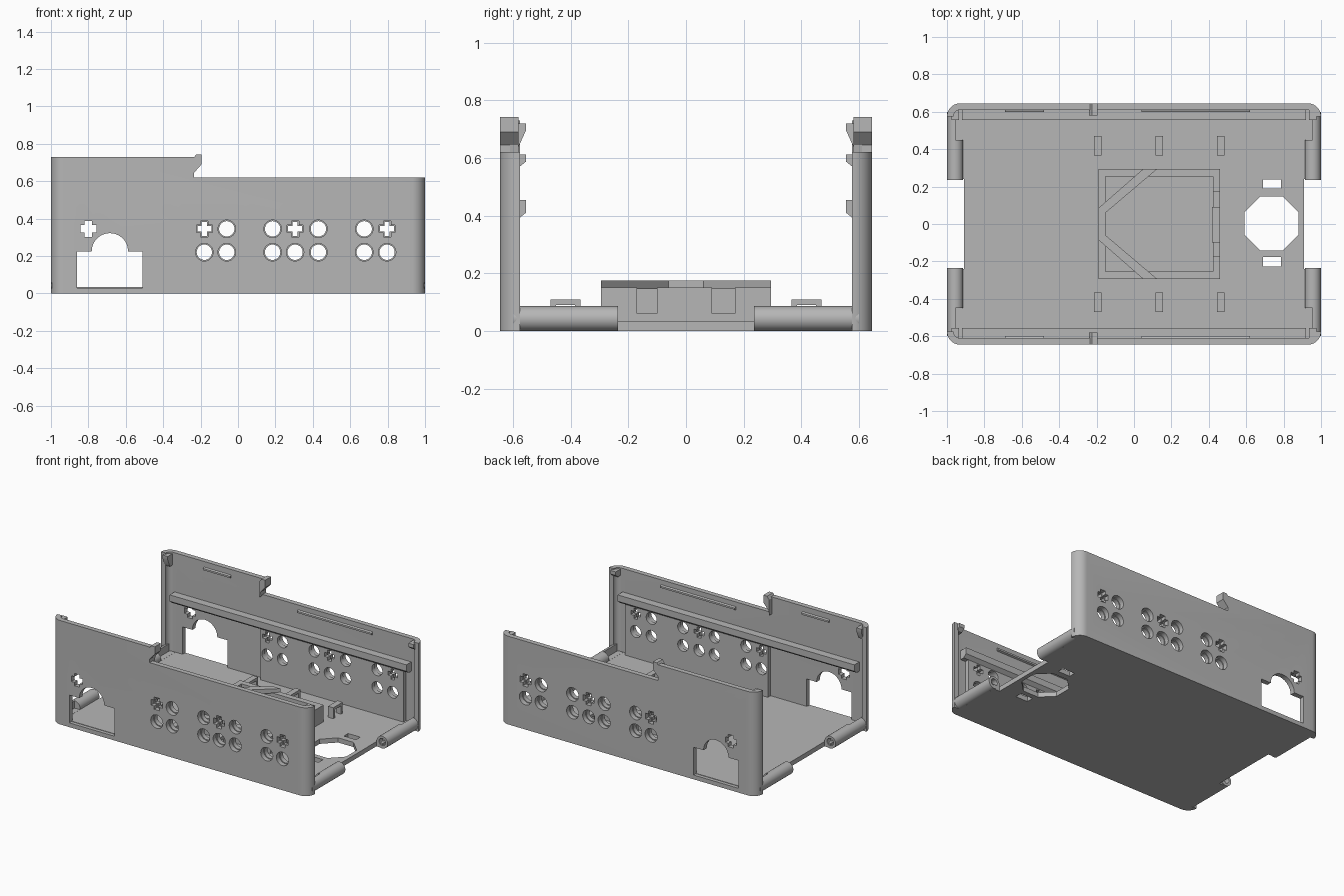
import bpy, bmesh
from math import sin, cos, pi

cube = bpy.data.objects.get("Cube")
if cube:
    bpy.data.objects.remove(cube)

grey = bpy.data.materials.new("plain grey")
grey.use_nodes = True
COL = (0.47, 0.47, 0.47, 1)
grey.diffuse_color = COL
grey.node_tree.nodes["Principled BSDF"].inputs["Base Color"].default_value = COL

PLACE = {'x': lambda u, v, w: (w, u, v),
         'y': lambda u, v, w: (u, w, v),
         'z': lambda u, v, w: (u, v, w)}
parts, cutters = [], []


def arc(cx, cy, r, a0, a1, n):
    return [(cx + r * cos(a0 + (a1 - a0) * i / n), cy + r * sin(a0 + (a1 - a0) * i / n))
            for i in range(n + 1)]


def circle(cx, cy, r, n=32, turn=0):
    return arc(cx, cy, r, turn, turn + 2 * pi, n)[:-1]


def rect(x0, x1, y0, y1):
    return [(x0, y0), (x1, y0), (x1, y1), (x0, y1)]


def cross(cx, cy, r, w):
    q = [(r, -w), (r, w), (w, w)]
    pts = []
    for k in range(4):
        c, s = round(cos(k * pi / 2)), round(sin(k * pi / 2))
        pts += [(cx + c * x - s * y, cy + s * x + c * y) for x, y in q]
    return pts


def prisms(name, items, mirror="", cut=None, cutter=False):
    """Extrude outlines (points, axis, start, end) into one object."""
    bm = bmesh.new()
    for pts, axis, a, b in items:
        lo = [bm.verts.new(PLACE[axis](u, v, a)) for u, v in pts]
        hi = [bm.verts.new(PLACE[axis](u, v, b)) for u, v in pts]
        bm.faces.new(lo)
        bm.faces.new(hi[::-1])
        for i in range(len(pts)):
            j = (i + 1) % len(pts)
            bm.faces.new((lo[j], lo[i], hi[i], hi[j]))
    bmesh.ops.recalc_face_normals(bm, faces=bm.faces)
    me = bpy.data.meshes.new(name)
    bm.to_mesh(me)
    bm.free()
    ob = bpy.data.objects.new(name, me)
    bpy.context.scene.collection.objects.link(ob)
    me.materials.append(grey)
    if cut:
        m = ob.modifiers.new("cut", 'BOOLEAN')
        m.operation, m.solver, m.object = 'DIFFERENCE', 'EXACT', cut
    if mirror:
        m = ob.modifiers.new("mirror", 'MIRROR')
        m.use_axis = ['x' in mirror, 'y' in mirror, False]
        m.use_mirror_merge = False
    ob.hide_render = cutter
    (cutters if cutter else parts).append(ob)
    return ob


# Side wall openings: round holes, plus-shaped holes and the arched doorway
LOW, HIGH = 0.22, 0.345
rounds = [(x, LOW) for x in (-0.18, -0.06, 0.185, 0.305, 0.43, 0.675, 0.797)]
rounds += [(x, HIGH) for x in (-0.06, 0.185, 0.43, 0.675)]
pluses = [(x, HIGH) for x in (-0.8, -0.18, 0.305, 0.797)]


def openings(grow):
    outlines = [circle(x, z, 0.041 + grow) for x, z in rounds]
    outlines += [cross(x, z, 0.037 + grow, 0.014 + grow) for x, z in pluses]
    door = [(-0.86, 0.225), (-0.86, 0.03), (-0.51, 0.03), (-0.51, 0.225)]
    door += arc(-0.685, 0.225, 0.097, 0, pi, 24)
    return [(o, 'y', 0.5, 0.8) for o in outlines + [door]]


wall_cut = prisms("wall_cutter", openings(0.006) + [(rect(-0.235, 1.2, 0.62, 0.9), 'y', 0.4, 0.8)],
                  cutter=True)
panel_cut = prisms("panel_cutter", openings(0), cutter=True)

# Side walls with rounded ends turned inward
plan = arc(0.93, 0.575, 0.07, 0, pi / 2, 10) + arc(-0.93, 0.575, 0.07, pi / 2, pi, 10)
plan += arc(-0.93, 0.575, 0.035, pi, pi / 2, 8) + arc(0.93, 0.575, 0.035, pi / 2, 0, 8)
prisms("side_walls", [(plan, 'z', 0, 0.73)], "y", wall_cut)
prisms("inner_panels", [(rect(-0.23, 0.88, 0.58, 0.612), 'z', 0.03, 0.4)], "y", panel_cut)

# Long rails, top ridges and corner clips inside the walls
prisms("rails", [([(0.612, 0.455), (0.555, 0.455), (0.555, 0.41), (0.58, 0.39), (0.612, 0.39)],
                  'x', -0.92, 0.92)], "y")


def ridge(z):
    return [(0.612, z + 0.012), (0.598, z + 0.006), (0.598, z - 0.006), (0.612, z - 0.012)]


prisms("top_ridges", [(ridge(0.68), 'x', -0.69, -0.48), (ridge(0.575), 'x', 0.04, 0.62)], "y")


def clip(top, drop):
    return [(0.615, top), (0.555, top), (0.555, top - 0.025), (0.58, top - drop), (0.615, top - drop)]


prisms("corner_clips", [(clip(0.72, 0.08), 'x', -0.975, -0.935),
                        (clip(0.612, 0.045), 'x', 0.935, 0.975)], "y")

# Hooked tabs at the step in the wall
tab = [(-0.24, 0.61), (-0.235, 0.645), (-0.195, 0.69), (-0.195, 0.742), (-0.225, 0.742), (-0.24, 0.72)]
prisms("hook_tabs", [(tab, 'y', 0.58, 0.645)], "y")

# Floor with octagonal hole, two slots and recessed ends
floor_holes = [circle(0.735, 0.003, 0.156, 8, pi / 8)]
floor_holes += [rect(0.69, 0.785, 0.19, 0.237), rect(0.69, 0.785, -0.227, -0.177)]
floor_holes += [rect(0.908, 1.1, -0.24, 0.24), rect(-1.1, -0.908, -0.24, 0.24)]
floor_cut = prisms("floor_cutter", [(o, 'z', -0.2, 0.2) for o in floor_holes], cutter=True)
prisms("floor", [(rect(-0.957, 0.957, -0.62, 0.62), 'z', 0, 0.033)], cut=floor_cut)

# Hinge barrels at the four corners, relieved near the wall and bored at the end
barrel_cut = prisms("barrel_cutter", [(rect(0.85, 0.955, 0.034, 0.2), 'y', 0.45, 0.7),
                                      (circle(0.956, 0.045, 0.025, 20), 'y', 0.2, 0.275)],
                    cutter=True)
prisms("hinge_barrels", [(circle(0.956, 0.043, 0.043, 36), 'y', 0.235, 0.6)], "xy", barrel_cut)

# Six small bridge clips on the floor
bridge = [(0.365, 0.03), (0.365, 0.11), (0.47, 0.11), (0.47, 0.03),
          (0.45, 0.03), (0.45, 0.09), (0.385, 0.09), (0.385, 0.03)]
prisms("bridge_clips", [(bridge, 'x', x - 0.02, x + 0.02) for x in (-0.193, 0.135, 0.465)], "y")

# Central tray: back, sides, and a front rim with gaps
prisms("tray_back", [(rect(-0.19, -0.152, -0.295, 0.295), 'z', 0.03, 0.15)])
prisms("tray_sides", [(rect(-0.152, 0.46, 0.255, 0.295), 'z', 0.03, 0.15)], "y")
prisms("tray_front_sill", [(rect(0.422, 0.46, -0.255, 0.255), 'z', 0.03, 0.06)])
prisms("tray_front_block", [(rect(0.418, 0.46, -0.1, 0.09), 'z', 0.06, 0.15)])
prisms("tray_front_corners", [(rect(0.422, 0.46, 0.17, 0.256), 'z', 0.06, 0.15)], "y")

# Diagonal braces and the raised rim between them
brace = [(-0.19, 0.06), (-0.152, 0.06), (0.125, 0.295), (0.05, 0.295), (-0.19, 0.085)]
prisms("tray_braces", [(brace, 'z', 0.145, 0.175)], "y")
prisms("tray_raised_rim", [(rect(-0.19, -0.152, -0.06, 0.06), 'z', 0.145, 0.175)])

# Apply modifiers, drop cutters and shade
bpy.context.view_layer.update()
bpy.ops.object.select_all(action='DESELECT')
for ob in parts:
    ob.select_set(True)
bpy.context.view_layer.objects.active = parts[0]
bpy.ops.object.convert(target='MESH')
for ob in cutters:
    bpy.data.objects.remove(ob)
bpy.ops.object.shade_smooth_by_angle(angle=pi / 6)
